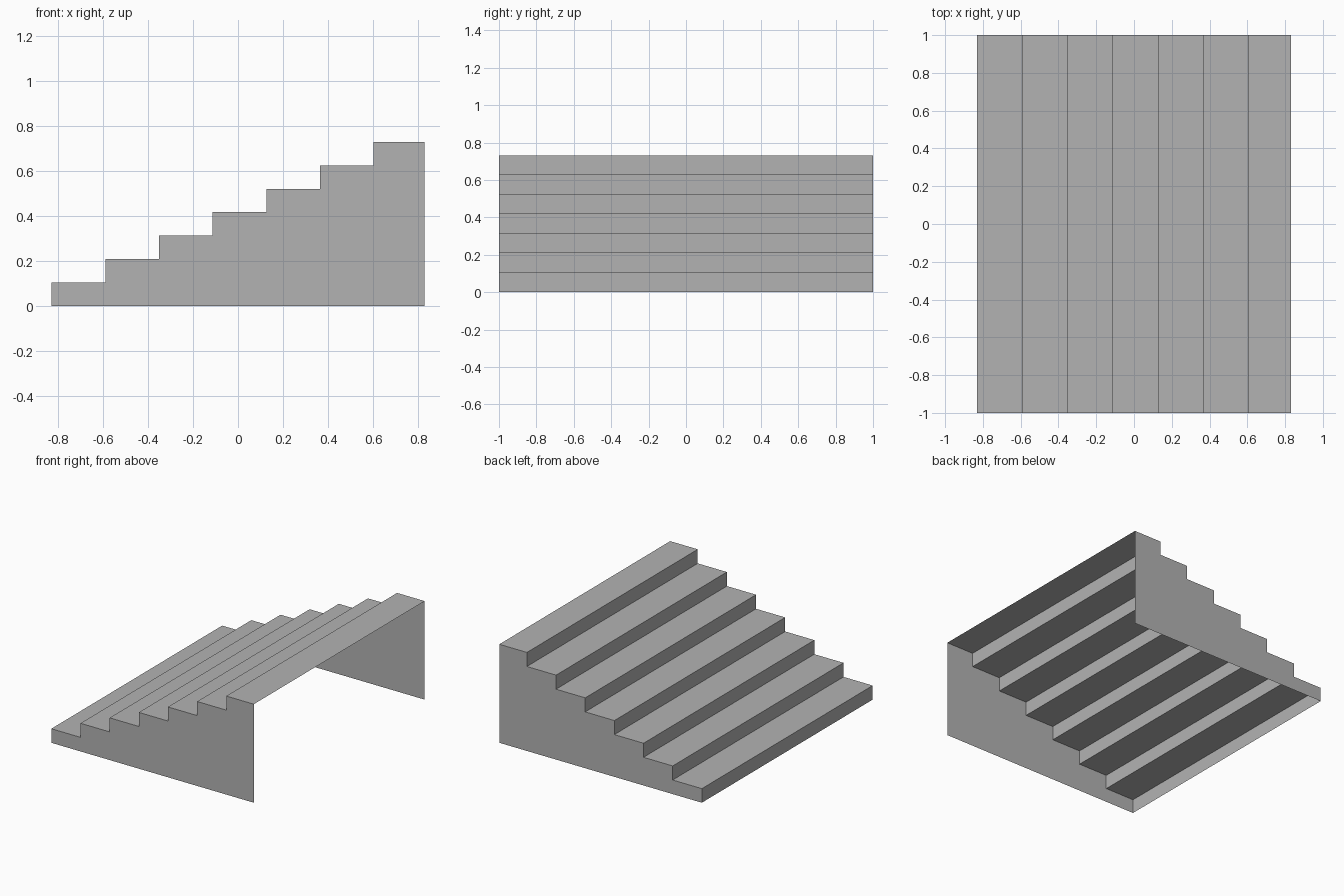
import bpy

STEPS = 7
HALF_X, HALF_Y, HEIGHT = 0.83, 1.0, 0.73
RUN, RISE = 0.239, HEIGHT / STEPS

if "Cube" in bpy.data.objects:
    bpy.data.objects.remove(bpy.data.objects["Cube"])

grey = bpy.data.materials.new("plain grey")
grey.use_nodes = True
colour = (0.45, 0.45, 0.45, 1)
grey.diffuse_color = colour
grey.node_tree.nodes["Principled BSDF"].inputs["Base Color"].default_value = colour


def add_part(name, verts, faces):
    mesh = bpy.data.meshes.new(name)
    mesh.from_pydata(verts, [], faces)
    mesh.materials.append(grey)
    obj = bpy.data.objects.new(name, mesh)
    bpy.context.collection.objects.link(obj)
    return obj


# Stepped outline, rising from the lowest riser to the top landing
outline = [(-HALF_X, 0)]
for i in range(STEPS):
    z = (i + 1) * RISE
    end = HALF_X if i == STEPS - 1 else -HALF_X + (i + 1) * RUN
    outline += [(-HALF_X + i * RUN, z), (end, z)]
n = len(outline)

# Treads and risers: one thin folded sheet, open underneath and at the tall end
verts = [(x, y, z) for y in (-HALF_Y, HALF_Y) for x, z in outline]
add_part("treads_and_risers", verts,
         [(i, n + i, n + i + 1, i + 1) for i in range(n - 1)])

# Side panels: a flat sheet closing each side, split into a column per step
for name, y in (("front_side_panel", -HALF_Y), ("back_side_panel", HALF_Y)):
    profile = outline + [(HALF_X, 0)]
    face = list(range(len(profile)))
    if y < 0:
        face.reverse()
    add_part(name, [(x, y, z) for x, z in profile], [face])
